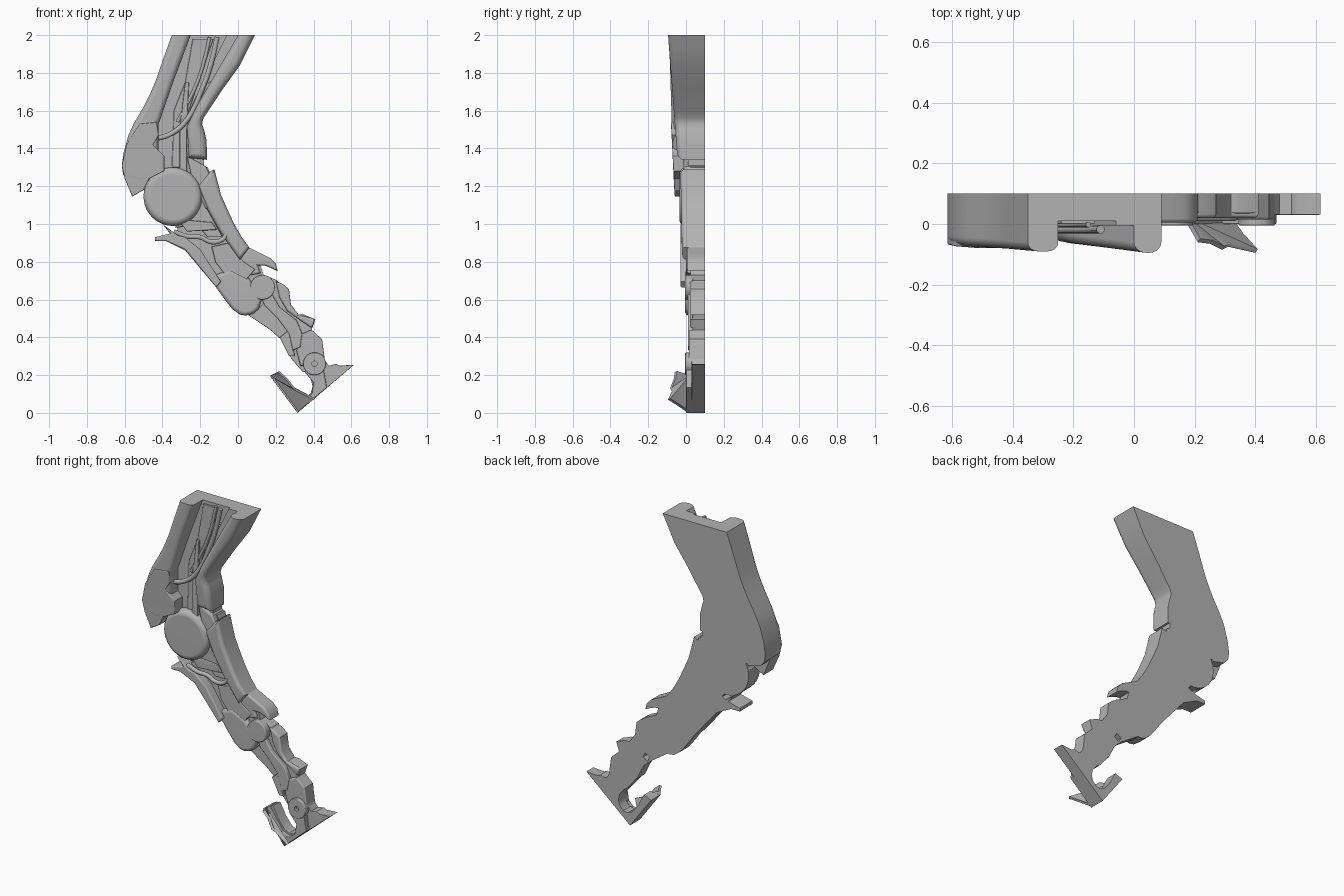
import bpy, bmesh, math
from mathutils import Vector

default_cube = bpy.data.objects.get("Cube")
if default_cube:
    bpy.data.objects.remove(default_cube, do_unlink=True)

GREY = (0.45, 0.45, 0.45, 1)
metal = bpy.data.materials.new("plain grey metal")
metal.use_nodes = True
metal.diffuse_color = GREY
metal.node_tree.nodes["Principled BSDF"].inputs["Base Color"].default_value = GREY

BACK = 0.1      # flat rear plane shared by every main part
UNIT = 0.01     # outlines are given in hundredths
TOP = 200       # height of the flat upper cut
STEPS = 5       # segments in a rounded rim


def shade(obj):
    """Smooth shading that keeps sharp edges and flat faces."""
    bpy.ops.object.select_all(action='DESELECT')
    obj.select_set(True)
    bpy.context.view_layer.objects.active = obj
    bpy.ops.object.shade_smooth_by_angle(angle=math.radians(32))
    flat = obj.modifiers.new("flat faces", 'WEIGHTED_NORMAL')
    flat.keep_sharp = True


def finish(name, bm):
    """Turn a bmesh into a shaded object."""
    bmesh.ops.recalc_face_normals(bm, faces=bm.faces)
    mesh = bpy.data.meshes.new(name)
    bm.to_mesh(mesh)
    bm.free()
    mesh.materials.append(metal)
    obj = bpy.data.objects.new(name, mesh)
    bpy.context.collection.objects.link(obj)
    shade(obj)
    return obj


def shrink(points, amount):
    """Move every outline edge inward, except along the flat upper cut."""
    edges = []
    for a, b in zip(points, points[1:] + points[:1]):
        along = (b - a).normalized()
        shift = 0 if a.y == b.y == TOP else amount
        edges.append((Vector((-along.y, along.x)), shift))
    result = []
    for i, p in enumerate(points):
        (n, d), (m, e) = edges[i - 1], edges[i]
        det = n.x * m.y - n.y * m.x
        if abs(det) < 0.05:
            move = m * e
        else:
            move = Vector((d * m.y - e * n.y, e * n.x - d * m.x)) / det
        if move.length > amount * 2:
            move = move.normalized() * amount * 2
        result.append(p + move)
    return result


def plate(name, outline, front, back=BACK, bevel=0.0, low_front=None):
    """Extrude an (x, z) outline in depth with a rounded front rim.
    low_front tapers the lower end."""
    points = [Vector(p) for p in outline]
    area = sum(a.cross(b) for a, b in zip(points, points[1:] + points[:1]))
    if area < 0:
        points.reverse()
    low_front = front if low_front is None else low_front
    low, high = min(p.y for p in points), max(p.y for p in points)
    bm = bmesh.new()
    rings = [[bm.verts.new((p.x * UNIT, back, p.y * UNIT)) for p in points]]
    for k in range(STEPS + 1) if bevel else [STEPS]:
        turn = math.pi / 2 * k / STEPS
        inset = shrink(points, bevel * (1 - math.cos(turn)) / UNIT) if bevel else points
        ring = []
        for p in inset:
            y = low_front + (front - low_front) * (p.y - low) / (high - low)
            y += bevel * (1 - math.sin(turn))
            ring.append(bm.verts.new((p.x * UNIT, y, p.y * UNIT)))
        rings.append(ring)
    bm.faces.new(list(reversed(rings[0])))
    bm.faces.new(rings[-1])
    for a, b in zip(rings, rings[1:]):
        for i in range(len(points)):
            bm.faces.new((a[i - 1], a[i], b[i], b[i - 1]))
    return finish(name, bm)


def disc(name, x, z, radius, front, back=BACK, bevel=0.01):
    """Round joint cap with a softened front rim."""
    ring = [(x + radius * math.cos(math.tau * i / 48),
             z + radius * math.sin(math.tau * i / 48)) for i in range(48)]
    return plate(name, ring, front, back, bevel)


def cable(name, points, depth, radius):
    """Smooth round cable following (x, z) points."""
    curve = bpy.data.curves.new(name, 'CURVE')
    curve.dimensions = '3D'
    curve.bevel_depth = radius
    curve.bevel_resolution = 3
    curve.use_fill_caps = True
    spline = curve.splines.new('BEZIER')
    spline.bezier_points.add(len(points) - 1)
    for knot, (x, z) in zip(spline.bezier_points, points):
        knot.co = (x * UNIT, depth, z * UNIT)
        knot.handle_left_type = knot.handle_right_type = 'AUTO'
    curve.materials.append(metal)
    bpy.context.collection.objects.link(bpy.data.objects.new(name, curve))


def cut(target, cutter):
    """Subtract a helper from a part, then drop the helper."""
    mod = target.modifiers.new("opening", 'BOOLEAN')
    mod.operation = 'DIFFERENCE'
    mod.solver = 'EXACT'
    mod.object = cutter
    bpy.context.view_layer.objects.active = target
    target.modifiers.remove(target.modifiers["flat faces"])
    bpy.ops.object.modifier_apply(modifier=mod.name)
    bpy.data.objects.remove(cutter, do_unlink=True)
    shade(target)


# Thigh: recessed floor between two raised rails
plate("thigh_floor", [(-34, TOP), (8, TOP), (0, 184), (-18, 158), (-20, 153),
      (-18, 147), (-18, 130), (-30, 122), (-50, 122), (-58, 130), (-54, 153),
      (-43, 174)], 0.01)
plate("thigh_left_rail", [(0, TOP), (9, TOP), (5, 192), (1, 184), (-8, 171.5),
      (-16, 159.5), (-18.3, 156), (-19, 153), (-18, 150), (-16.8, 145), (-16.5, 140),
      (-16.5, 134), (-26, 135), (-27, 152), (-21, 164)],
      -0.095, bevel=0.035, low_front=-0.045)
plate("thigh_left_rail_step", [(-6, TOP), (2, TOP), (-16, 162), (-22, 150),
      (-28, 152), (-25, 162)], -0.005)
plate("thigh_right_rail", [(-35, TOP), (-25, TOP), (-34, 176), (-42, 153),
      (-42, 130), (-50, 121), (-58, 123), (-60.8, 126), (-61.5, 131), (-60.5, 138),
      (-58, 147), (-55, 153.5), (-50, 162), (-46.5, 169), (-43.5, 176), (-39, 189)],
      -0.09, bevel=0.03, low_front=-0.065)

# Thigh interior panels
plate("thigh_inner_panel", [(-24, 198), (-13, 198), (-26, 160), (-29, 130),
      (-35, 130), (-34, 160), (-28, 175)], 0.0, bevel=0.004)
plate("thigh_strut", [(-28, 175), (-26, 175), (-27, 150), (-27, 125),
      (-31, 125), (-31, 150)], -0.012, bevel=0.004)
plate("thigh_bracket", [(-12, 177), (-3, 182), (-6, 175), (-18, 162),
      (-24, 163), (-20, 172)], -0.012, bevel=0.004)
thigh_path = [(-11, 199), (-14, 186), (-18, 174), (-28, 154), (-36, 147.5), (-44, 145)]
cable("thigh_main_cable", thigh_path, -0.018, 0.014)
cable("thigh_thin_cable", [(x - 4, z) for x, z in thigh_path[:4]], -0.002, 0.009)

# Knee guard and round knee joint
plate("knee_guard", [(-52, 153), (-43, 154), (-42, 147), (-45, 142), (-39, 136),
      (-39, 128), (-47, 124), (-50, 118), (-56, 114.5), (-60, 124), (-61.5, 131),
      (-59, 142)], -0.08, back=0.04, bevel=0.006, low_front=-0.06)
disc("knee_joint", -34.5, 114.5, 15.5, -0.035, bevel=0.035)

# Shin: rear plate, outer and inner covers, curled lower tip
plate("shin_base", [(-30, 134), (-24, 132), (-16, 130), (-10, 115), (-3, 100),
      (5, 87), (11, 81), (14, 72), (17, 62), (12, 56), (5, 52), (1, 52.5), (-6, 60),
      (-12, 67), (-28, 86), (-40, 92), (-32, 97), (-34, 103), (-42, 110),
      (-50, 118), (-46, 124)], 0.025)
plate("shin_inner_cover", [(-27, 136), (-17, 130.5), (-14, 124), (-9, 108),
      (-17, 108), (-24, 122)], -0.012, bevel=0.01)
plate("shin_left_cover", [(-14.5, 128), (-12.5, 129), (-9, 115.5), (-5.5, 107.5),
      (-2, 100), (2, 93), (6, 87.5), (1, 81), (-4, 88), (-9, 95), (-16, 107.5),
      (-21, 120)], -0.03, bevel=0.022, low_front=-0.02)
plate("shin_tip", [(1, 81), (6, 87.5), (12, 84.5), (17, 82), (20, 79), (21, 75),
      (18, 76.5), (14, 78), (10.5, 78), (12, 74), (7, 73)], 0.005, bevel=0.012)
plate("shin_right_bar", [(-40, 100), (-32, 94), (-28, 93), (-20, 86.5), (-9, 69.5),
      (-11.5, 66.5), (-28, 86.5), (-38, 91), (-44, 91), (-44, 93), (-36, 95)],
      -0.03, bevel=0.008)
plate("calf", [(-12, 73), (-4, 76), (6, 71), (9, 66), (12.5, 60), (11, 55), (8, 52.5),
      (4, 51.5), (1, 52), (-3, 55), (-7, 60), (-12, 67)], -0.005, bevel=0.022)

# Shin interior panels and cables
plate("shin_upper_panel", [(-24, 122), (-18, 111), (-8, 93), (-16, 93),
      (-22, 100), (-33, 98), (-33, 110)], 0.0, bevel=0.005)
plate("shin_rib", [(-30, 100), (-27, 102), (-14, 101), (-11, 97), (-27, 96)],
      -0.015, bevel=0.005)
plate("shin_lower_panel", [(-14, 88), (-5, 90), (3, 80), (9, 76), (4, 70),
      (-6, 72), (-12, 80)], 0.0, bevel=0.005)
shin_path = [(-34, 96), (-27, 93.5), (-20, 93), (-14, 90.5), (-8, 92), (-6, 95)]
cable("shin_cable", shin_path, -0.012, 0.013)

# Ankle link with a small slot in its rear
link = plate("ankle_link", [(8, 72), (14, 73), (21, 70), (22, 68), (27, 65.5),
      (28, 57), (32, 52), (35, 52), (41, 49.5), (39, 44), (44.5, 39), (46, 28),
      (40, 20), (34, 22), (28, 29), (25, 37), (17, 44), (5, 52)], 0.035, bevel=0.006)
cut(link, plate("ankle_slot", [(18, 46), (21, 48), (22.5, 45), (19.5, 43)], 0.05, 0.2))
plate("ankle_left_guard", [(20, 70), (24, 68), (27, 65.5), (28, 57.5), (32, 52),
      (41, 49.5), (39, 45), (33, 49), (26, 54), (22, 61)], 0.02, bevel=0.012)
plate("ankle_front_bar", [(12, 62), (18, 63), (22, 56), (31, 49), (34, 42),
      (33, 35), (29, 33), (27, 42), (21, 50), (14, 57)], 0.01, bevel=0.006)
plate("ankle_right_bar", [(22, 40), (27, 44), (29, 38), (30, 30), (27, 30)],
      0.015, bevel=0.005)
plate("lower_ankle_block", [(34, 42), (39, 44), (44.5, 39), (46, 28), (42, 24),
      (33, 25), (31, 33)], 0.015, bevel=0.008)
disc("upper_ankle_joint", 13, 66.5, 6.5, -0.005, bevel=0.006)
hub = disc("lower_ankle_joint", 40.5, 26, 6, -0.005, bevel=0.005)
cut(hub, disc("hub_hole", 40.5, 26, 1.4, -0.1, 0.03, bevel=0))

# Foot: sole wedge with rear spur and hooked toe
plate("foot", [(36, 22), (46, 28), (48, 25), (52, 26), (54, 25), (61.5, 25.5),
      (31.5, 0), (17, 19.5), (22, 21.5), (24, 18), (26, 14), (30, 9), (33, 7.5),
      (36, 8), (38.5, 10.5), (39.5, 14), (38.5, 18)], 0.03, bevel=0.003)
plate("foot_core", [(35, 22), (45, 25), (47, 13.5), (31.5, 0), (17, 19.5), (20, 21),
      (29, 8), (33, 6.5), (36, 7), (39, 10), (40, 16)], 0.0, bevel=0.004)

# Toe claw: thin slanted blade sweeping forward from the toe edge
blade = [Vector(p) * UNIT for p in ((17, 1, 19.5), (31.5, 1, 0), (35, -4, 3.5),
         (40, -9.5, 7), (31, -7.5, 11.5), (29, -8.5, 13), (25, -6.5, 18), (21, -6, 21.5))]
bm = bmesh.new()
outer = [bm.verts.new(p) for p in blade]
inner = [bm.verts.new(p + Vector((0.008, 0.012, 0.006))) for p in blade]
for i in range(1, len(blade) - 1):
    bm.faces.new((outer[0], outer[i], outer[i + 1]))
    bm.faces.new((inner[0], inner[i + 1], inner[i]))
for i in range(len(blade)):
    bm.faces.new((outer[i - 1], inner[i - 1], inner[i], outer[i]))
finish("toe_claw", bm)
